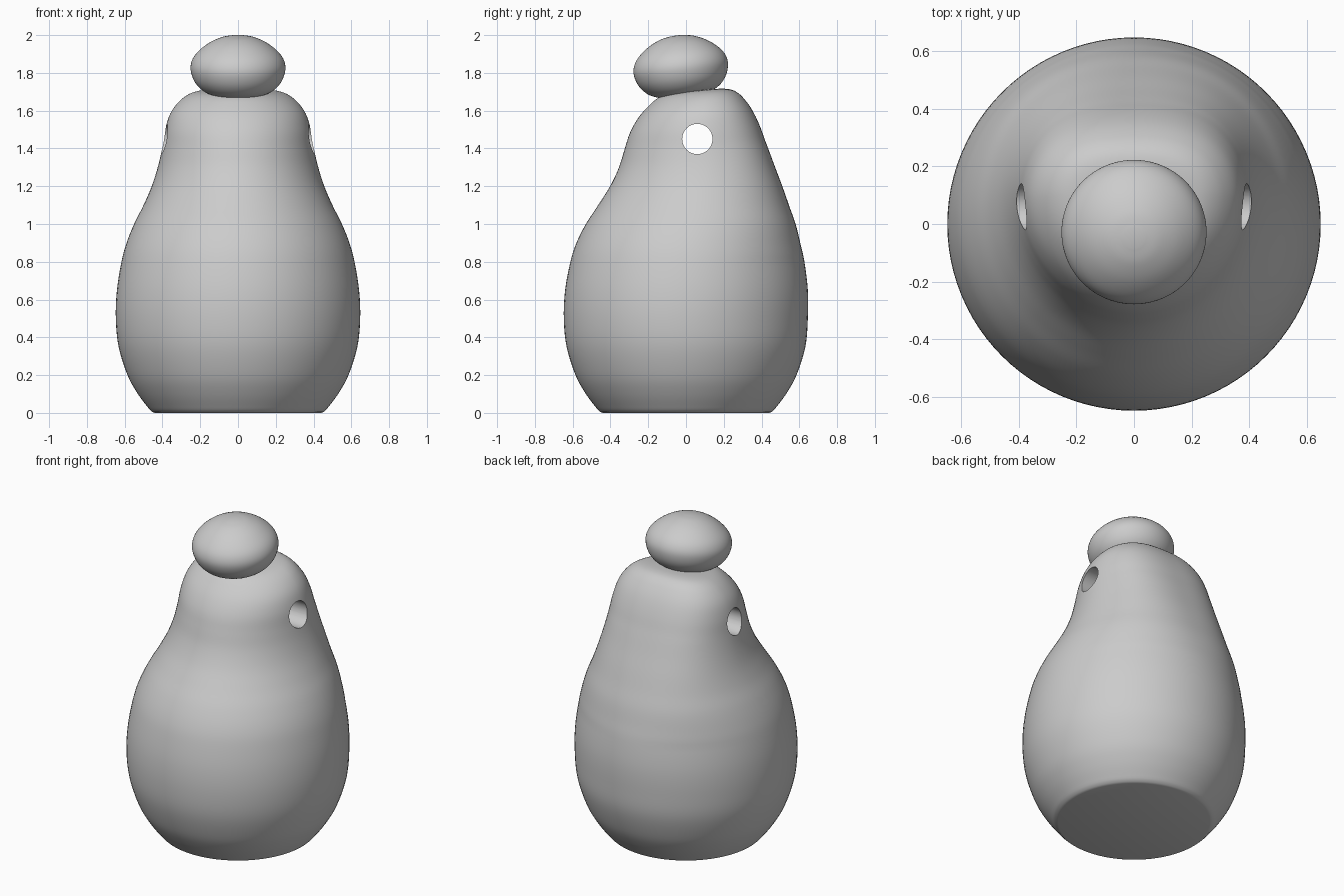
import bpy, bmesh, math
from mathutils import Matrix, Vector

SIDES = 96
STEPS = 5

cube = bpy.data.objects.get("Cube")
if cube:
    bpy.data.objects.remove(cube, do_unlink=True)

grey = bpy.data.materials.new("plain grey")
grey.use_nodes = True
grey.diffuse_color = (0.6, 0.6, 0.6, 1)
grey.node_tree.nodes["Principled BSDF"].inputs["Base Color"].default_value = grey.diffuse_color


def smooth_rows(rows):
    """Catmull-Rom interpolation through rows of values."""
    pts = [Vector(r) for r in rows]
    out = []
    for i in range(len(pts) - 1):
        p0, p1, p2 = pts[max(i - 1, 0)], pts[i], pts[i + 1]
        p3 = pts[min(i + 2, len(pts) - 1)]
        for k in range(STEPS):
            t = k / STEPS
            out.append(p1 + 0.5 * t * (p2 - p0 + t * (2 * p0 - 5 * p1 + 4 * p2 - p3
                       + t * (3 * (p1 - p2) + p3 - p0))))
    return out + [pts[-1]]


def loft(name, rings, bottom, top):
    """Skin a stack of rings and close both ends with fans."""
    bm = bmesh.new()
    loops = [[bm.verts.new(p) for p in ring] for ring in rings]
    for low, high in zip(loops, loops[1:]):
        for i in range(SIDES):
            j = (i + 1) % SIDES
            bm.faces.new((low[i], low[j], high[j], high[i]))
    for loop, tip in ((loops[0], bottom), (loops[-1], top)):
        centre = bm.verts.new(tip)
        for i in range(SIDES):
            bm.faces.new((loop[i], loop[(i + 1) % SIDES], centre))
    bmesh.ops.recalc_face_normals(bm, faces=bm.faces)
    mesh = bpy.data.meshes.new(name)
    bm.to_mesh(mesh)
    bm.free()
    mesh.materials.append(grey)
    obj = bpy.data.objects.new(name, mesh)
    bpy.context.collection.objects.link(obj)
    return obj


def activate(obj):
    bpy.ops.object.select_all(action="DESELECT")
    obj.select_set(True)
    bpy.context.view_layer.objects.active = obj


def body_ring(z, width, front, back):
    """Egg-shaped section, squarer at the back; the crown leans up to the rear."""
    mid = (front + back) * 0.9
    upper = min(max((z - 0.8) / 0.6, 0), 1)
    lean = 0.09 * min(max((z - 1.45) / 0.2, 0), 1)
    ring = []
    for i in range(SIDES):
        a = math.tau * i / SIDES
        c, s = math.cos(a), math.sin(a)
        n = 2 + (0.5 * upper * s if s > 0 else 0)
        r = (abs(c) ** n + abs(s) ** n) ** (-1 / n)
        y = mid + r * s * ((back - mid) if s > 0 else (mid - front))
        ring.append((width * r * c, y, z + lean * y))
    return ring


# Body: height, half width, front depth, back depth
rows = [
    (0.02, 0.47, -0.47, 0.47), (0.1, 0.53, -0.53, 0.53), (0.2, 0.585, -0.585, 0.585),
    (0.35, 0.632, -0.632, 0.632), (0.5, 0.647, -0.647, 0.645), (0.65, 0.641, -0.64, 0.645),
    (0.8, 0.617, -0.612, 0.627), (0.9, 0.59, -0.58, 0.605), (1.0, 0.55, -0.53, 0.58),
    (1.1, 0.5, -0.465, 0.545), (1.2, 0.457, -0.402, 0.51), (1.3, 0.425, -0.355, 0.472),
    (1.4, 0.402, -0.324, 0.435), (1.5, 0.385, -0.292, 0.395), (1.58, 0.358, -0.25, 0.352),
    (1.64, 0.312, -0.2, 0.305), (1.68, 0.255, -0.15, 0.26), (1.697, 0.19, -0.1, 0.21),
    (1.702, 0.1, -0.02, 0.14),
]
rings = [body_ring(0, 0.44, -0.44, 0.44), body_ring(0.005, 0.455, -0.455, 0.455)]
rings += [body_ring(*row) for row in smooth_rows(rows)]
body = loft("body", rings, (0, 0, 0), (0, 0.06, 1.708))

# Round hole through the upper body from side to side
bpy.ops.mesh.primitive_cylinder_add(vertices=64, radius=0.08, depth=2,
                                    location=(0, 0.06, 1.45), rotation=(0, math.pi / 2, 0))
cutter = bpy.context.object
cutter.name = "hole_cutter"
cutter.hide_render = True
cutter.data.materials.append(grey)
cut = body.modifiers.new("side hole", "BOOLEAN")
cut.operation = "DIFFERENCE"
cut.solver = "EXACT"
cut.object = cutter
activate(body)
bpy.ops.object.modifier_apply(modifier=cut.name)
bpy.data.objects.remove(cutter, do_unlink=True)

# Stopper: a turned, slightly pointed bun tipped toward the front
profile = [(0.06, -0.153), (0.13, -0.145), (0.19, -0.118), (0.232, -0.07), (0.251, -0.01),
           (0.243, 0.04), (0.212, 0.085), (0.155, 0.13), (0.09, 0.16), (0.035, 0.171)]
place = Matrix.Translation((0, -0.028, 1.827)) @ Matrix.Rotation(math.radians(7), 4, "X")
turned = []
for r, z in smooth_rows(profile):
    turned.append([place @ Vector((r * math.cos(math.tau * i / SIDES),
                                   r * math.sin(math.tau * i / SIDES), z)) for i in range(SIDES)])
stopper = loft("stopper", turned, place @ Vector((0, 0, -0.155)), place @ Vector((0, 0, 0.173)))

for obj in (body, stopper):
    activate(obj)
    bpy.ops.object.shade_smooth_by_angle(angle=math.radians(40))
